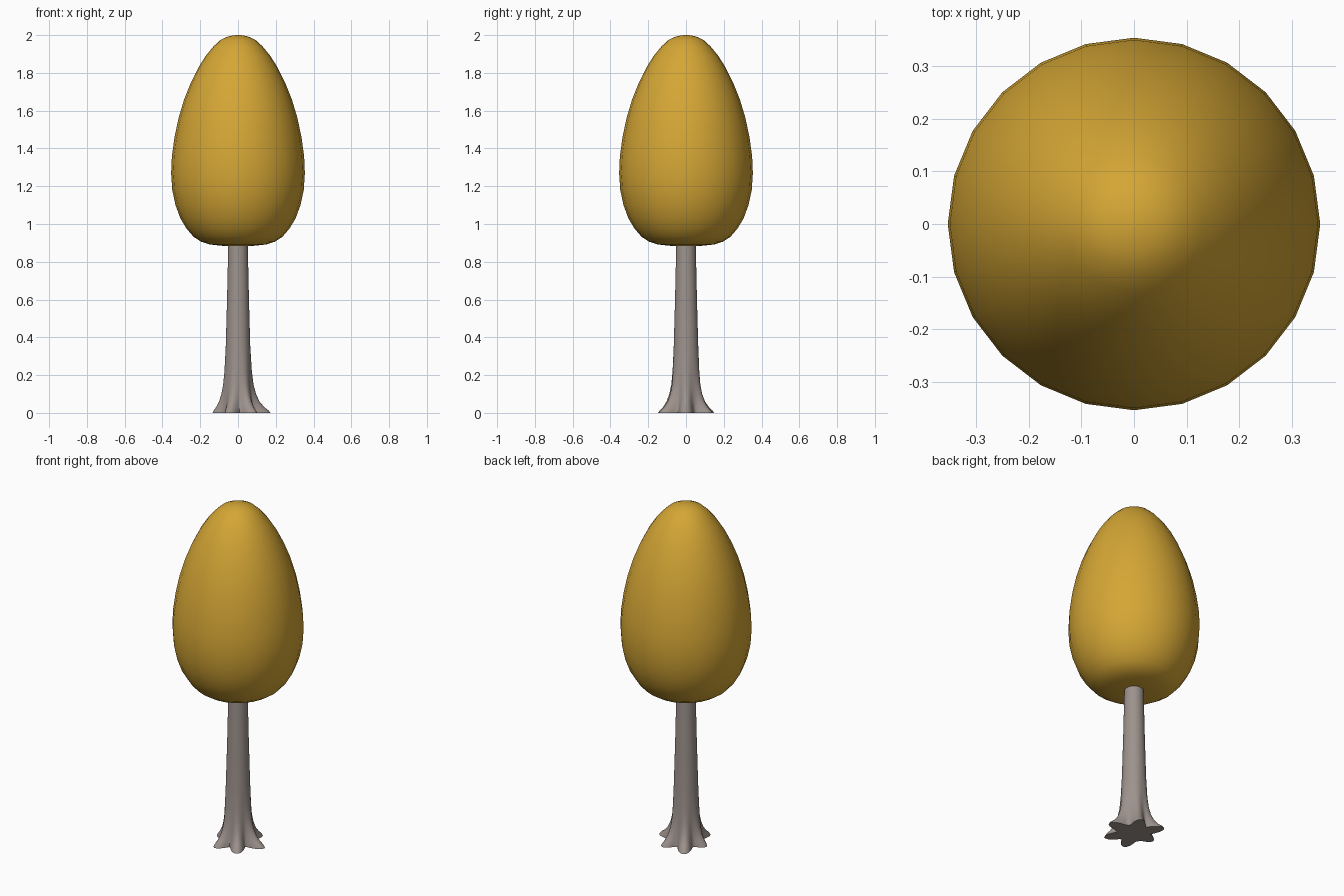
import bpy, bmesh, math

if "Cube" in bpy.data.objects:
    bpy.data.objects.remove(bpy.data.objects["Cube"])


def make_part(name, rings, color, sharp=60):
    """Skin a stack of vertex rings, close both ends and colour the result."""
    bm = bmesh.new()
    loops = [[bm.verts.new(p) for p in ring] for ring in rings]
    n = len(loops[0])
    for lo, hi in zip(loops, loops[1:]):
        for i in range(n):
            j = (i + 1) % n
            bm.faces.new((lo[i], lo[j], hi[j], hi[i]))
    bm.faces.new(loops[0][::-1])
    bm.faces.new(loops[-1])
    bmesh.ops.recalc_face_normals(bm, faces=bm.faces)
    mesh = bpy.data.meshes.new(name)
    bm.to_mesh(mesh)
    bm.free()
    ob = bpy.data.objects.new(name, mesh)
    bpy.context.collection.objects.link(ob)
    mat = bpy.data.materials.new(name + "_colour")
    mat.diffuse_color = color
    mat.use_nodes = True
    mat.node_tree.nodes["Principled BSDF"].inputs["Base Color"].default_value = mat.diffuse_color
    mesh.materials.append(mat)
    bpy.ops.object.select_all(action='DESELECT')
    ob.select_set(True)
    bpy.context.view_layer.objects.active = ob
    bpy.ops.object.shade_smooth_by_angle(angle=math.radians(sharp))
    return ob


def ring(z, radius, n):
    """Horizontal ring; radius is a function of the angle in degrees."""
    return [(radius(360 * i / n) * math.cos(math.tau * i / n),
             radius(360 * i / n) * math.sin(math.tau * i / n), z)
            for i in range(n)]


# Egg-shaped crown: (z, radius) profile, 24 sides
crown = [(0.883, 0.03), (0.885, 0.09), (0.892, 0.15), (0.906, 0.195), (0.932, 0.235),
         (0.975, 0.272), (1.03, 0.305), (1.10, 0.331), (1.18, 0.348), (1.27, 0.354),
         (1.36, 0.350), (1.46, 0.336), (1.56, 0.315), (1.66, 0.285), (1.75, 0.249),
         (1.83, 0.209), (1.89, 0.171), (1.94, 0.130), (1.975, 0.092), (1.993, 0.053),
         (2.0, 0.015)]
make_part("crown", [ring(z, lambda a, r=r: r, 24) for z, r in crown],
          (0.66, 0.38, 0.035, 1))

# Root tips: (direction in degrees, reach)
roots = [(0, 0.172), (65, 0.152), (121, 0.172), (180, 0.135), (250, 0.157), (303, 0.167)]


def root_reach(angle):
    """Extra reach of the flare beyond the trunk core at this angle."""
    best = 0
    for direction, reach in roots:
        d = abs((angle - direction + 180) % 360 - 180)
        if d < 30:
            best = max(best, (reach - 0.09) * (0.5 + 0.5 * math.cos(math.pi * d / 30)))
    return best


# Tapered trunk flaring into six roots: (z, core radius, share of root flare)
trunk = [(0, 0.090, 1), (0.012, 0.089, 0.9), (0.03, 0.087, 0.64), (0.06, 0.083, 0.38),
         (0.10, 0.079, 0.2), (0.15, 0.074, 0.1), (0.22, 0.070, 0.04), (0.35, 0.065, 0),
         (0.6, 0.058, 0), (0.92, 0.051, 0)]
make_part("trunk", [ring(z, lambda a, c=c, f=f: c + f * root_reach(a), 72)
                    for z, c, f in trunk], (0.34, 0.29, 0.265, 1))
